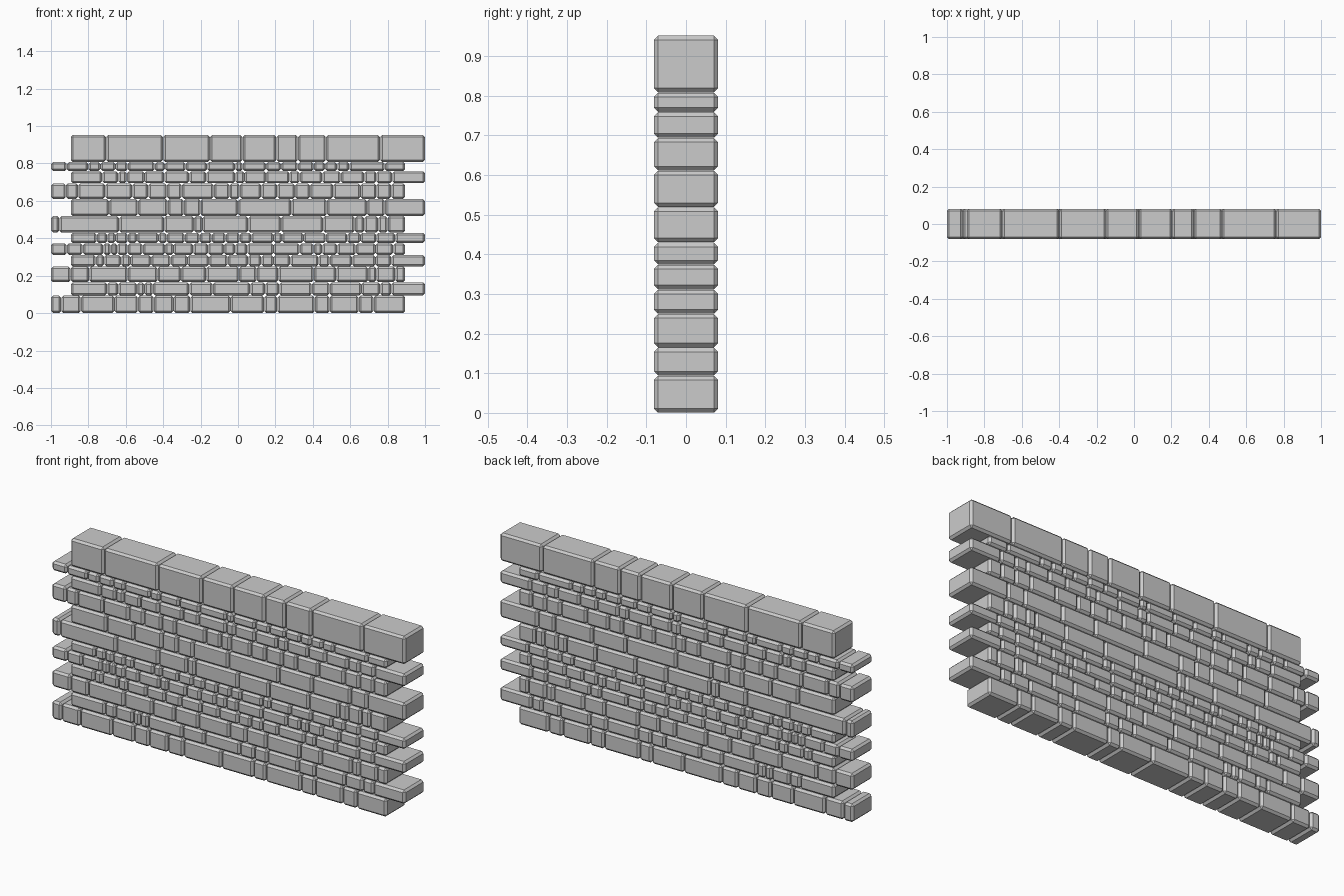
import bpy, bmesh

DEPTH = 0.081      # half thickness of the wall
CHAMFER = 0.0105
GAP = 0.001


def course(name, z0, z1, *joints):
    """One row of chamfered stones; joints are x positions in hundredths."""
    bm = bmesh.new()
    for a, b in zip(joints, joints[1:]):
        x0, x1 = a / 100 + GAP, b / 100 - GAP
        verts = bmesh.ops.create_cube(bm, size=1)["verts"]
        for v in verts:
            v.co.x = x1 if v.co.x > 0 else x0
            v.co.y = DEPTH if v.co.y > 0 else -DEPTH
            v.co.z = z1 - GAP / 2 if v.co.z > 0 else z0 + GAP / 2
        edges = list({e for v in verts for e in v.link_edges})
        bmesh.ops.bevel(bm, geom=edges, offset=CHAMFER, offset_type='OFFSET',
                        segments=1, profile=0.5, affect='EDGES', clamp_overlap=True)
    mesh = bpy.data.meshes.new(name)
    bm.to_mesh(mesh)
    bm.free()
    bpy.context.collection.objects.link(bpy.data.objects.new(name, mesh))


# Stone courses from the ground up, alternately shifted left and right
course("course_01", 0.000, 0.094, -100, -94.5, -84, -66, -53.5, -45, -34.5, -25.5, -4,
       14, 21, 41, 49, 64.5, 72.5, 89.5)
course("course_02", 0.094, 0.165, -89.5, -70, -64, -54, -50, -45.5, -26, -13.5, 6.5, 14.5,
       22, 39.5, 49, 66, 76, 82, 100)
course("course_03", 0.165, 0.250, -100, -89.5, -79.5, -59, -43, -30.5, -17, 0.5, 10, 21.5,
       40.5, 52.5, 69.5, 74, 84, 89.5)
course("course_04", 0.250, 0.311, -89.5, -76, -71.5, -62.5, -57.5, -46.5, -36, -27, -15.5,
       -5.5, 5.5, 12.5, 19, 28, 43, 49, 61, 73.5, 82, 100)
course("course_05", 0.311, 0.374, -100, -91.5, -83, -72, -68, -64.5, -59, -51, -39, -34.5,
       -24, -16, -7.5, -1.5, 5, 19, 33, 40.5, 45, 53, 63, 73.5, 83, 89.5)
course("course_06", 0.374, 0.430, -89.5, -75.5, -70, -65.5, -59, -54, -42.5, -38, -28.5,
       -20.5, -14, -6.5, 1, 7, 19, 23.5, 35, 47, 58.5, 65.5, 74, 84, 100)
course("course_07", 0.430, 0.519, -100, -95.5, -63.5, -39.5, -23.5, -19, 5.5, 23, 45.5,
       62.5, 67.5, 75, 80, 89.5)
course("course_08", 0.519, 0.611, -89.5, -69, -53.5, -37.5, -29, -20, 0, 28.5, 47.5, 69,
       78.5, 100)
course("course_09", 0.611, 0.694, -100, -92, -85.5, -71, -56.5, -48, -38, -30, -13, -4.5,
       1, 12.5, 21, 30.5, 38.5, 51, 65.5, 74, 82, 89.5)
course("course_10", 0.694, 0.759, -89.5, -72.5, -64, -59.5, -50, -39.5, -26, -17, -1.5,
       3.5, 15, 27.5, 33, 45, 55, 67.5, 74, 82.5, 100)
course("course_11", 0.759, 0.808, -100, -91.5, -80, -73.5, -65.5, -59, -44.5, -39, -28,
       -16.5, -1.5, 2.5, 15, 23, 32, 40.5, 46.5, 53, 59.5, 78.5, 89.5)

# Tall coping stones along the top
course("coping", 0.808, 0.952, -89.5, -70.5, -40, -15, 2.5, 20.5, 32, 47, 76, 100)
